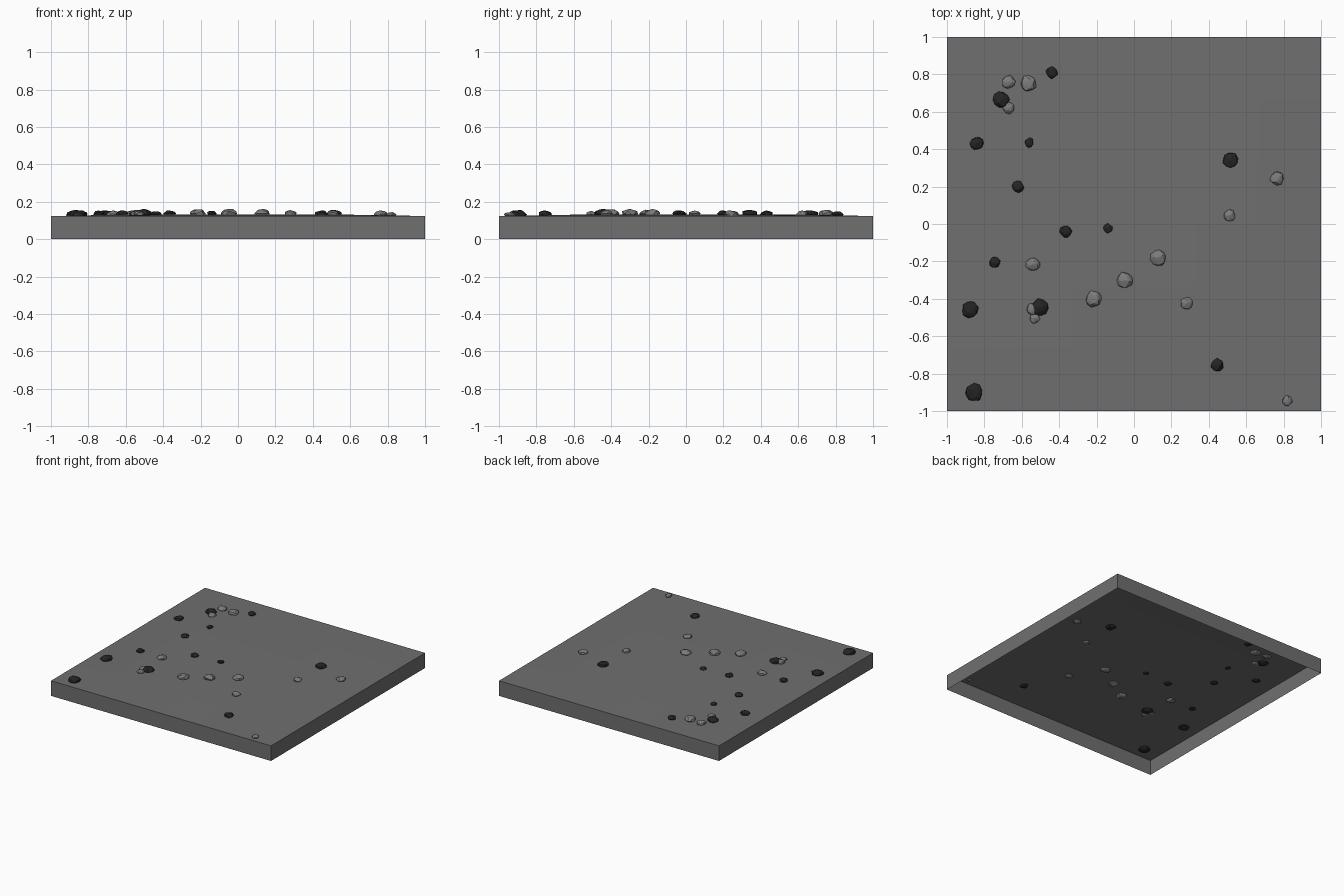
import bpy, bmesh, math, random
from mathutils import Vector, Matrix

if "Cube" in bpy.data.objects:
    bpy.data.objects.remove(bpy.data.objects["Cube"])

random.seed(7)


def material(name, v):
    m = bpy.data.materials.new(name)
    m.diffuse_color = (v, v, v, 1)
    m.use_nodes = True
    m.node_tree.nodes["Principled BSDF"].inputs["Base Color"].default_value = m.diffuse_color
    return m


GROUND = material("asphalt grey", 0.16)
LIGHT = material("light stone", 0.2)
DARK = material("dark stone", 0.018)


def add(name, bm, mat):
    me = bpy.data.meshes.new(name)
    bm.to_mesh(me)
    bm.free()
    ob = bpy.data.objects.new(name, me)
    bpy.context.collection.objects.link(ob)
    me.materials.append(mat)
    return ob


def ground_height(x, y):
    # gentle swell, flat at the rim
    edge = max(0, (1 - x * x) * (1 - y * y))
    return 0.124 + 0.009 * edge ** 0.5


# Ground: coarse, slightly domed sheet with a skirt, open underneath
bm = bmesh.new()
bmesh.ops.create_grid(bm, x_segments=6, y_segments=6, size=1)
for v in bm.verts:
    v.co.z = ground_height(v.co.x, v.co.y)
rim = [e for e in bm.edges if e.is_boundary]
new = bmesh.ops.extrude_edge_only(bm, edges=rim)["geom"]
for v in new:
    if isinstance(v, bmesh.types.BMVert):
        v.co.z = 0
bmesh.ops.recalc_face_normals(bm, faces=bm.faces)
if max(bm.faces, key=lambda f: f.calc_center_median().z).normal.z < 0:
    bmesh.ops.reverse_faces(bm, faces=bm.faces)
add("ground_slab", bm, GROUND)


def rock(name, x, y, r, mat):
    # chipped, flattened stone: hull of a jittered ball
    bm = bmesh.new()
    bmesh.ops.create_icosphere(bm, subdivisions=2, radius=1)
    for v in bm.verts:
        v.co *= random.uniform(0.85, 1.12)
    hull = bmesh.ops.convex_hull(bm, input=bm.verts)
    inside = [g for g in hull["geom_interior"] if isinstance(g, bmesh.types.BMVert)]
    bmesh.ops.delete(bm, geom=inside, context="VERTS")
    spin = Matrix.Rotation(random.uniform(0, math.tau), 3, "Z")
    for v in bm.verts:
        p = spin @ v.co
        v.co = Vector((x + p.x * r, y + p.y * r,
                       ground_height(x, y) + 0.005 + p.z * r * 0.55))
    bmesh.ops.recalc_face_normals(bm, faces=bm.faces)
    add(name, bm, mat)


# Scattered stones: x, y, radius
dark = [(-.44, .81, .032), (-.71, .665, .042), (-.84, .43, .035), (-.56, .435, .025),
        (-.62, .20, .031), (.515, .34, .042), (-.365, -.04, .031), (-.14, -.025, .025),
        (-.745, -.205, .031), (-.875, -.455, .045), (-.505, -.445, .045),
        (-.855, -.9, .049), (.445, -.755, .035)]
light = [(-.67, .76, .036), (-.565, .75, .043), (-.67, .62, .032), (.765, .245, .037),
         (.51, .045, .031), (.13, -.18, .042), (-.54, -.215, .037), (-.05, -.30, .044),
         (-.215, -.40, .043), (-.54, -.455, .034), (-.53, -.505, .027),
         (.28, -.425, .033), (.82, -.945, .027)]
for i, s in enumerate(dark):
    rock(f"dark_stone_{i + 1}", *s, DARK)
for i, s in enumerate(light):
    rock(f"light_stone_{i + 1}", *s, LIGHT)
